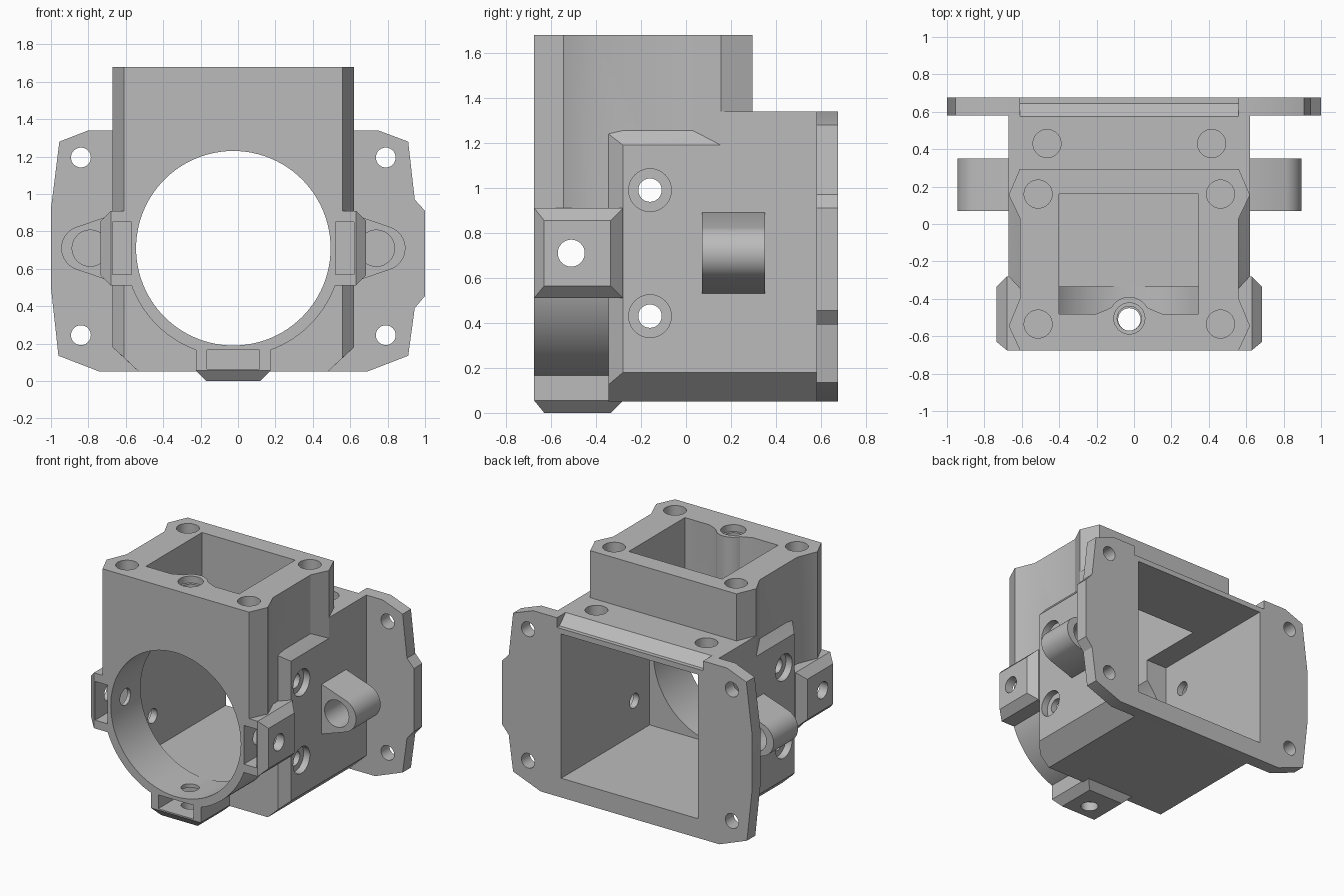
import bpy, bmesh
from math import sin, cos, pi, radians
from mathutils import Matrix, Vector

if "Cube" in bpy.data.objects:
    bpy.data.objects.remove(bpy.data.objects["Cube"])

CX, CZ = -0.025, 0.71          # bore axis
FRONT, BACK = -0.675, 0.675

grey = bpy.data.materials.new("light_grey")
grey.use_nodes = True
grey.diffuse_color = (0.5, 0.5, 0.5, 1)
grey.node_tree.nodes["Principled BSDF"].inputs["Base Color"].default_value = (0.5, 0.5, 0.5, 1)

parts, cutters = [], []


def loft(name, rings, group, spin=None):
    """Closed solid through matching rings of points."""
    bm = bmesh.new()
    loops = [[bm.verts.new(p) for p in ring] for ring in rings]
    n = len(loops[0])
    for a, b in zip(loops, loops[1:]):
        for i in range(n):
            j = (i + 1) % n
            bm.faces.new((a[i], a[j], b[j], b[i]))
    bm.faces.new(loops[0])
    bm.faces.new(loops[-1])
    if spin is not None:
        bm.transform(spin)
    bmesh.ops.recalc_face_normals(bm, faces=bm.faces)
    mesh = bpy.data.meshes.new(name)
    bm.to_mesh(mesh)
    bm.free()
    mesh.materials.append(grey)
    ob = bpy.data.objects.new(name, mesh)
    bpy.context.collection.objects.link(ob)
    group.append(ob)
    return ob


def place(axis, u, v, w):
    return {"x": (w, u, v), "y": (u, w, v), "z": (u, v, w)}[axis]


def prism(name, pts, axis, lo, hi, group, spin=None):
    return loft(name, [[place(axis, u, v, w) for u, v in pts] for w in (lo, hi)], group, spin)


def rect(u0, u1, v0, v1):
    return [(u0, v0), (u1, v0), (u1, v1), (u0, v1)]


def arc(u, v, r, start, end, steps):
    angles = [radians(start + (end - start) * i / steps) for i in range(steps + 1)]
    return [(u + r * cos(a), v + r * sin(a)) for a in angles]


def cyl(name, u, v, r, axis, lo, hi, group, sides=40):
    return prism(name, arc(u, v, r, 0, 360, sides)[:-1], axis, lo, hi, group)


def mirrored(right_side):
    return right_side + [(2 * CX - x, w) for x, w in reversed(right_side)]


# Main body with chamfered front and bottom edges
back_ring = mirrored([(0.48, 0.05), (0.62, 0.18), (0.62, 1.19), (0.56, 1.255)])
front_ring = mirrored([(0.48, 0.05), (0.56, 0.125), (0.56, 1.24), (0.55, 1.255)])
loft("main_body", [[place("y", x, z, y) for x, z in ring] for ring, y in
                   ((front_ring, -0.345), (back_ring, -0.28), (back_ring, 0.6))], parts)
prism("rear_deck", rect(-0.67, 0.62, 1.1, 1.34), "y", 0.155, 0.6, parts)

# Tower with pinched sides
prism("tower", mirrored([(0.56, FRONT), (0.62, -0.545), (0.56, -0.4), (0.56, 0.03),
                         (0.62, 0.155), (0.56, 0.295)]), "z", CZ, 1.68, parts)

# Round front collar
cyl("front_collar", CX, CZ, 0.58, "y", FRONT, -0.3, parts, 96)

# Rear mounting flange
flange = [(0.69, 0.05), (0.91, 0.135), (0.945, 0.39), (1, 0.455), (1, 0.91), (0.945, 0.97),
          (0.91, 1.28), (0.75, 1.34), (-0.8, 1.34), (-0.955, 1.28), (-1, 0.92), (-1, 0.5),
          (-0.96, 0.135), (-0.74, 0.05)]
prism("rear_flange", flange, "y", 0.58, BACK, parts)

# Three clamp tabs around the bore, each with a nut slot and a screw hole
for label, turn in (("left", 0), ("right", 180), ("bottom", 90)):
    spin = Matrix.Translation((CX, 0, CZ)) @ Matrix.Rotation(radians(turn), 4, "Y")
    base = rect(FRONT, -0.28, -0.2, 0.2)
    tip = rect(-0.63, -0.335, -0.145, 0.145)
    loft(label + "_tab", [[place("x", y, z, x) for y, z in ring] for ring, x in
                          ((base, 0.48), (base, 0.655), (tip, 0.71))], parts, spin)
    prism("slot_cutter", rect(-0.8, -0.4, -0.14, 0.14), "x", 0.545, 0.645, cutters, spin)
    prism("screw_cutter", arc(-0.51, 0, 0.06, 0, 360, 32)[:-1], "x", 0.4, 0.8, cutters, spin)

# Side lugs and side screw holes
for label, s in (("left", 1), ("right", -1)):
    lug = [(0.6, 0.89), (0.645, 0.89)] + arc(0.8, CZ, 0.12, 72, -72, 24) + [(0.645, 0.53), (0.6, 0.53)]
    prism(label + "_lug", [(CX + s * x, z) for x, z in lug], "y", 0.07, 0.35, parts)
    cyl("lug_cutter", CX + s * 0.765, CZ, 0.097, "y", 0, 0.45, cutters)
    for z in (0.43, 0.99):
        cyl("side_hole_cutter", -0.16, z, 0.052, "x", CX + s * 0.45, CX + s * 0.7, cutters, 32)
        cyl("counterbore_cutter", -0.16, z, 0.095, "x", CX + s * 0.595, CX + s * 0.7, cutters)
    for z in (0.245, 1.195):
        cyl("flange_hole_cutter", CX + s * 0.815, z, 0.053, "y", 0.5, 0.8, cutters, 32)
    for x, y, top in ((0.4875, 0.16, 1.68), (0.4875, -0.535, 1.68), (0.44, 0.43, 1.34)):
        cyl("top_hole_cutter", CX + s * x, y, 0.075, "z", top - 0.09, top + 0.1, cutters)

# Bore, rear chamber and tower shaft
cyl("bore_cutter", CX, CZ, 0.52, "y", -0.8, -0.3, cutters, 96)
prism("chamber_cutter", rect(-0.57, 0.525, 0.189, 1.231), "y", -0.335, 0.8, cutters)
shaft = [(-0.4, 0.16), (-0.4, -0.48), (-0.2, -0.48), (-0.155, -0.462)] \
    + arc(CX, -0.5, 0.11, 150, 30, 16) + [(0.105, -0.462), (0.15, -0.48), (0.345, -0.48), (0.345, 0.16)]
prism("shaft_cutter", shaft, "z", 0.95, 1.8, cutters)
cyl("boss_hole_cutter", CX, -0.505, 0.065, "z", 0.95, 1.8, cutters)
cyl("boss_recess_cutter", CX, -0.505, 0.083, "z", 1.63, 1.8, cutters)

# Sloped notch along the top of the flange
prism("notch_cutter", [(0.575, 1.34), (0.645, 1.27), (0.75, 1.27), (0.75, 1.45), (0.575, 1.45)],
      "x", -0.61, 0.56, cutters)


def bounds(ob):
    return [(min(v.co[i] for v in ob.data.vertices), max(v.co[i] for v in ob.data.vertices))
            for i in range(3)]


def overlap(a, b):
    return all(p[0] < q[1] and q[0] < p[1] for p, q in zip(bounds(a), bounds(b)))


# Cut every part, then shade
for part in parts:
    bpy.ops.object.select_all(action="DESELECT")
    bpy.context.view_layer.objects.active = part
    part.select_set(True)
    for cutter in cutters:
        if overlap(part, cutter):
            mod = part.modifiers.new("cut", "BOOLEAN")
            mod.operation, mod.solver, mod.object = "DIFFERENCE", "EXACT", cutter
            bpy.ops.object.modifier_apply(modifier=mod.name)
    bpy.ops.object.shade_smooth_by_angle(angle=radians(25))

for cutter in cutters:
    bpy.data.objects.remove(cutter)
